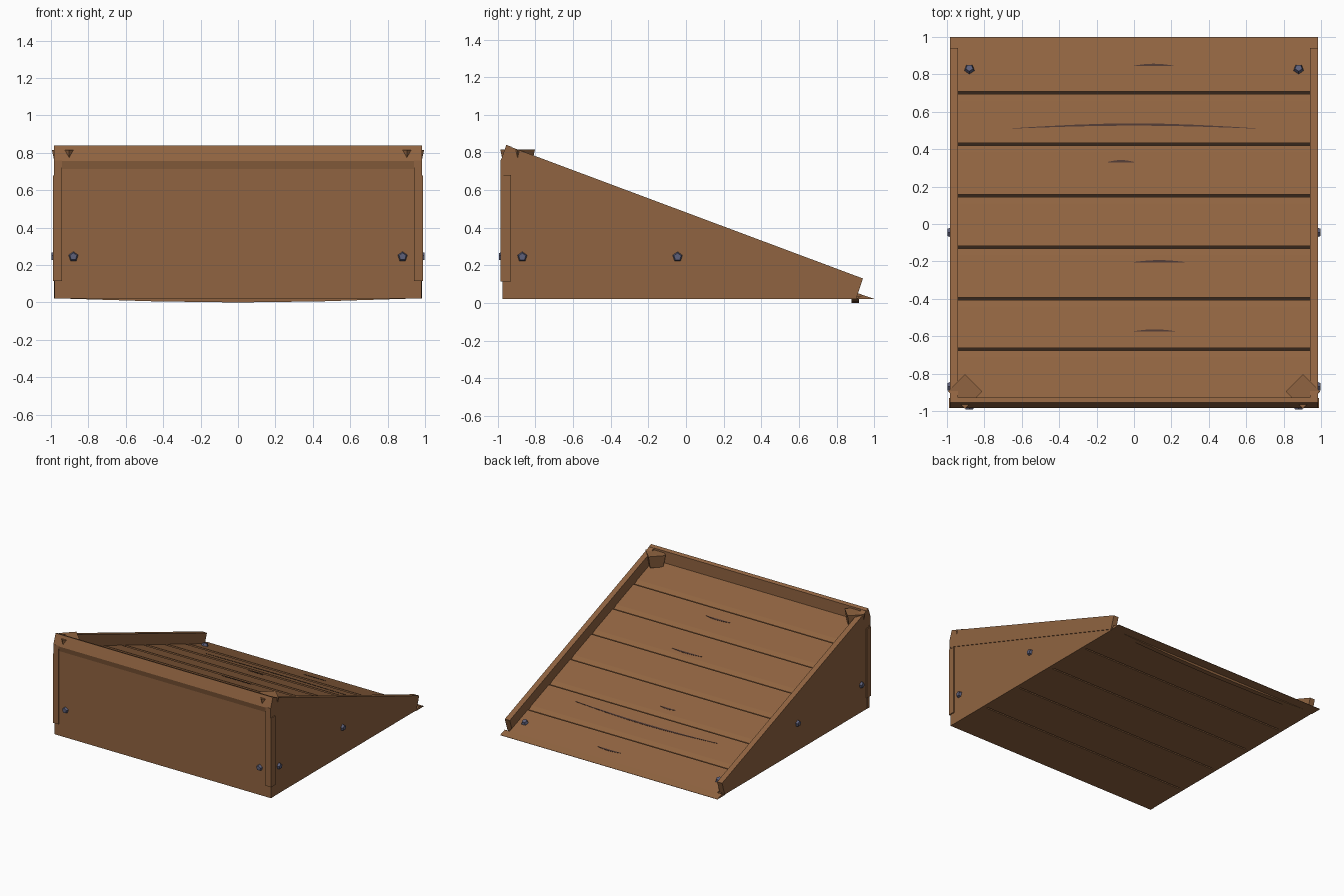
import bpy, bmesh, math
from mathutils import Vector

old = bpy.data.objects.get("Cube")
if old:
    bpy.data.objects.remove(old, do_unlink=True)


def material(name, rgb):
    m = bpy.data.materials.new(name)
    m.use_nodes = True
    m.diffuse_color = (*rgb, 1)
    m.node_tree.nodes["Principled BSDF"].inputs["Base Color"].default_value = (*rgb, 1)
    return m


wood = material("brown wood", (0.28, 0.127, 0.052))
dark = material("dark gap", (0.03, 0.016, 0.009))
crack = material("crack brown", (0.075, 0.04, 0.032))
metal = material("blue grey metal", (0.11, 0.115, 0.19))


def finish(name, bm, mat):
    bmesh.ops.recalc_face_normals(bm, faces=bm.faces)
    mesh = bpy.data.meshes.new(name)
    bm.to_mesh(mesh)
    bm.free()
    mesh.materials.append(mat)
    obj = bpy.data.objects.new(name, mesh)
    bpy.context.collection.objects.link(obj)
    return obj


def extrude(name, points, shift, mat):
    """Solid made from a flat outline moved along a vector."""
    bm = bmesh.new()
    face = bm.faces.new([bm.verts.new(p) for p in points])
    new = bmesh.ops.extrude_face_region(bm, geom=[face])["geom"]
    bmesh.ops.translate(bm, vec=shift, verts=[v for v in new if isinstance(v, bmesh.types.BMVert)])
    return finish(name, bm, mat)


def prism(name, yz, x0, x1, mat=wood):
    return extrude(name, [(x0, y, z) for y, z in yz], (x1 - x0, 0, 0), mat)


def box(name, x, y, z, mat=wood):
    return prism(name, [(y[0], z[0]), (y[1], z[0]), (y[1], z[1]), (y[0], z[1])], x[0], x[1], mat)


SLOPE = 0.37
BASE = 0.02


def deck(y, drop=0.0):
    return max(BASE, BASE + SLOPE * (1 - y) - drop)


def bolt(name, pos, normal):
    n = Vector(normal)
    bm = bmesh.new()
    bmesh.ops.create_cone(bm, cap_ends=True, segments=5, radius1=0.032, radius2=0.02, depth=0.03)
    obj = finish(name, bm, metal)
    obj.location = Vector(pos)
    obj.rotation_euler = n.to_track_quat('Z', 'Y').to_euler()


# Sloping deck boards, each with a chamfered lower edge
edges = [-0.94, -0.67, -0.40, -0.125, 0.15, 0.425, 0.70, 0.94]
for i, (a, b) in enumerate(zip(edges, edges[1:])):
    last = i == len(edges) - 2
    y0 = a + 0.008
    y1 = b if last else b - 0.006
    chamfer = 0 if last else 0.009
    prism(f"deck_board_{i + 1}",
          [(y0, deck(y0)), (y1 - 0.035, deck(y1 - 0.035)), (y1, deck(y1, chamfer)),
           (y1, deck(y1, 0.035)), (y0, deck(y0, 0.035))], -0.942, 0.942)
prism("deck_lip", [(0.90, deck(0.90, 0.04)), (0.94, deck(0.94)), (1.0, 0.022), (1.0, BASE), (0.90, BASE)],
      -0.985, 0.985)
prism("deck_underlay", [(y, deck(y, d)) for y, d in
                        ((-0.94, 0.036), (0.82, 0.036), (0.82, 0.05), (-0.94, 0.05))], -0.942, 0.942, dark)

# Bowed strip under the low end
sag = [(-0.9, BASE), (-0.45, 0.006), (0, 0), (0.45, 0.006), (0.9, BASE)]
extrude("sagging_strip", [(x, 0.88, z) for x, z in sag], (0, 0.04, 0), wood)

# Base boards with dark gaps
step = 0.385
for i in range(5):
    y = -0.97 + i * step
    box(f"base_board_{i + 1}", (-0.96, 0.96), (y, min(y + step - 0.012, 0.94)), (BASE, 0.035))
box("base_underlay", (-0.94, 0.94), (-0.95, 0.85), (0.036, 0.042), dark)

# Front panel and the tilted beam on top of it
box("front_panel", (-0.982, 0.982), (-0.975, -0.945), (BASE, 0.715))
prism("front_beam", [(-0.955, 0.84), (-0.928, 0.83), (-0.928, 0.70), (-0.972, 0.70), (-0.985, 0.755)],
      -0.985, 0.985)

for side, s in (("left", 1), ("right", -1)):
    # Triangular side panel and its raised rail
    prism(f"{side}_side_panel",
          [(-0.975, BASE), (0.96, BASE), (0.90, deck(0.90, 0.03)), (-0.975, deck(-0.975, 0.03))],
          s * 0.945, s * 0.98)
    prism(f"{side}_rail",
          [(-0.955, 0.838), (0.94, 0.13), (0.905, 0.025), (-0.93, 0.685), (-0.975, 0.70), (-0.98, 0.76)],
          s * 0.94, s * 0.985)
    # Corner trim on both faces
    box(f"{side}_corner_trim_front", (s * 0.94, s * 0.985), (-0.985, -0.97), (0.115, 0.76))
    box(f"{side}_corner_trim_side", (s * 0.975, s * 0.99), (-0.985, -0.93), (0.115, 0.68))
    # Diamond shaped corner block
    bm = bmesh.new()
    bmesh.ops.create_cone(bm, cap_ends=True, segments=4, radius1=0.07, radius2=0.092, depth=0.1)
    block = finish(f"{side}_corner_block", bm, wood)
    block.location = (s * 0.903, -0.895, 0.765)
    # Bolts
    bolt(f"{side}_front_bolt", (s * 0.88, -0.978, 0.245), (0, -1, 0))
    for i, y in enumerate((-0.87, -0.045)):
        bolt(f"{side}_side_bolt_{i + 1}", (s * 0.983, y, 0.245), (s, 0, 0))
    bolt(f"{side}_deck_bolt", (s * 0.88, 0.83, deck(0.83) + 0.006), (0, SLOPE, 1))

# Thin cracks lying on the deck: x start, x end, y, bow
cracks = [(0, 0.21, 0.845, 0), (-0.65, 0.65, 0.51, 0.016), (-0.14, 0, 0.33, 0),
          (0, 0.27, -0.205, 0), (0, 0.22, -0.575, 0)]
for i, (x0, x1, y, bow) in enumerate(cracks):
    n = 8
    ts = [k / n for k in range(n + 1)]
    lower = [(x0 + (x1 - x0) * t, y + bow * math.sin(math.pi * t)) for t in ts]
    upper = [(x, v + 0.002 + 0.01 * math.sin(math.pi * t)) for (x, v), t in zip(lower, ts)]
    extrude(f"deck_crack_{i + 1}", [(x, v, deck(v) + 0.002) for x, v in lower + upper[::-1]],
            (0, 0, -0.004), crack)
